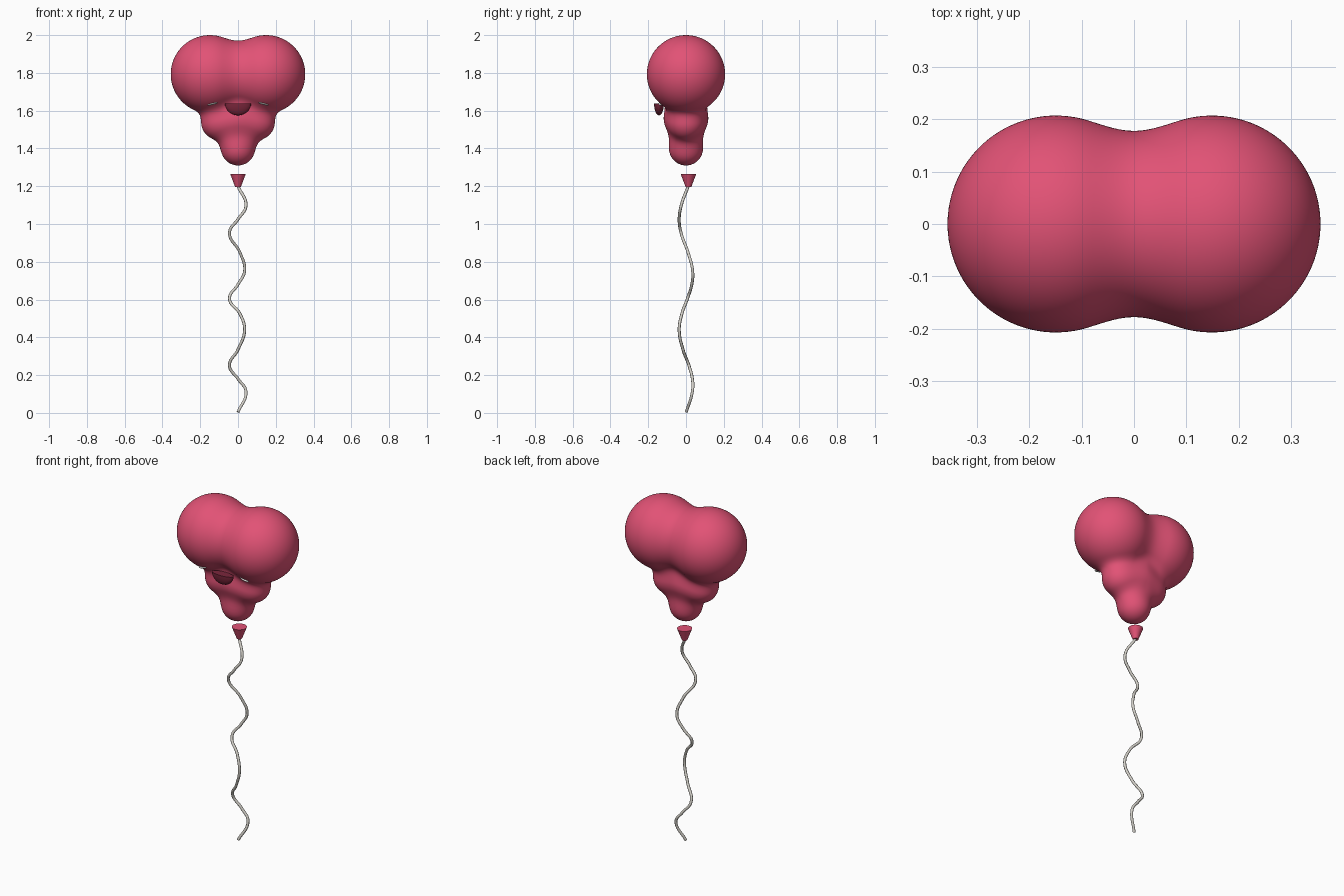
import bpy, bmesh, math
from mathutils import Vector

if "Cube" in bpy.data.objects:
    bpy.data.objects.remove(bpy.data.objects["Cube"], do_unlink=True)


def material(name, rgb):
    m = bpy.data.materials.new(name)
    m.use_nodes = True
    m.diffuse_color = (*rgb, 1)
    m.node_tree.nodes["Principled BSDF"].inputs["Base Color"].default_value = (*rgb, 1)
    return m


pink = material("balloon pink", (0.76, 0.085, 0.18))
maroon = material("mouth maroon", (0.2, 0.02, 0.045))
white = material("eye white", (0.85, 0.85, 0.82))
cord = material("string grey", (0.65, 0.63, 0.58))


def add_object(name, bm, mat):
    bmesh.ops.recalc_face_normals(bm, faces=bm.faces)
    mesh = bpy.data.meshes.new(name)
    bm.to_mesh(mesh)
    bm.free()
    mesh.materials.append(mat)
    obj = bpy.data.objects.new(name, mesh)
    bpy.context.collection.objects.link(obj)
    bpy.ops.object.select_all(action='DESELECT')
    obj.select_set(True)
    bpy.context.view_layer.objects.active = obj
    bpy.ops.object.shade_smooth_by_angle(angle=math.radians(40))
    return obj


# Balloon: soft blend of round lobes, (centre, radius, blend width)
lobes = [(Vector((0, 0, 1.56)), 0.118, 0.05)]
for side in (-1, 1):
    lobes.append((Vector((0.1 * side, 0, 1.54)), 0.095, 0.06))
lobes.append((Vector((0, 0, 1.40)), 0.09, 0.07))
top_lobes = [Vector((0.149 * side, 0, 1.793)) for side in (-1, 1)]


def blend(a, b, k):
    h = max(k - abs(a - b), 0) / k
    return min(a, b) - h * h * k / 4


def field(p):
    d = 1.0
    for centre, radius, k in lobes:
        d = blend(d, (p - centre).length - radius, k)
    a, b = [(p - c).length - 0.207 for c in top_lobes]
    return blend(d, blend(a, b, 0.1), 0.06)


def surface_point(origin, direction):
    near, far = 0.0, 0.02
    while field(origin + direction * far) < 0:
        near, far = far, far + 0.02
    for _ in range(12):
        mid = (near + far) / 2
        if field(origin + direction * mid) < 0:
            near = mid
        else:
            far = mid
    return origin + direction * far


bm = bmesh.new()
bmesh.ops.create_icosphere(bm, subdivisions=6, radius=1)
core = Vector((0, 0, 1.66))
for v in bm.verts:
    v.co = surface_point(core, v.co.normalized())
add_object("heart_balloon", bm, pink)

# Mouth: lower half of a flattened ball
bm = bmesh.new()
bmesh.ops.create_uvsphere(bm, u_segments=32, v_segments=16, radius=1)
cut = bmesh.ops.bisect_plane(bm, geom=bm.verts[:] + bm.edges[:] + bm.faces[:],
                             plane_co=(0, 0, 0), plane_no=(0, 0, 1), clear_outer=True)
bmesh.ops.holes_fill(bm, edges=[e for e in bm.edges if e.is_boundary])
for v in bm.verts:
    v.co = Vector((v.co.x * 0.069, v.co.y * 0.026 - 0.143, v.co.z * 0.062 + 1.637))
add_object("mouth", bm, maroon)

# Eyes: narrow slivers tucked under the upper lobes
for side, name in ((1, "left_eye"), (-1, "right_eye")):
    spot = surface_point(Vector((0.135 * side, 0, 1.636)), Vector((0, -1, 0)))
    bm = bmesh.new()
    bmesh.ops.create_uvsphere(bm, u_segments=20, v_segments=10, radius=1)
    for v in bm.verts:
        x = v.co.x * 0.027
        v.co = Vector((spot.x + x, spot.y + v.co.y * 0.012,
                       spot.z + v.co.z * 0.005 - x * side * 0.25))
    add_object(name, bm, white)

# Knot: small flared cone below the balloon
bm = bmesh.new()
bmesh.ops.create_cone(bm, cap_ends=True, segments=32, radius1=0.015, radius2=0.041, depth=0.068)
bmesh.ops.translate(bm, verts=bm.verts, vec=(0, 0.013, 1.23))
add_object("knot", bm, pink)

# String: wavy cord, side sway through points and a slower depth wave
sway = [(0, 1.2), (0.042, 1.095), (0, 1.025), (-0.045, 0.955), (0.01, 0.85),
        (0.035, 0.75), (0, 0.68), (-0.045, 0.605), (0.01, 0.525), (0.035, 0.44),
        (0, 0.335), (-0.045, 0.25), (0, 0.18), (0.042, 0.115), (0, 0.004)]
curve = bpy.data.curves.new("string", 'CURVE')
curve.dimensions = '3D'
curve.bevel_depth = 0.008
curve.bevel_resolution = 2
curve.use_fill_caps = True
spline = curve.splines.new('BEZIER')
spline.bezier_points.add(len(sway) - 1)
spline.resolution_u = 10
for point, (x, z) in zip(spline.bezier_points, sway):
    y = -0.036 * math.sin(math.tau * (1.17 - z) / 0.585)
    point.co = (x, y, z)
    point.handle_left_type = point.handle_right_type = 'AUTO'
curve.materials.append(cord)
string = bpy.data.objects.new("string", curve)
bpy.context.collection.objects.link(string)
